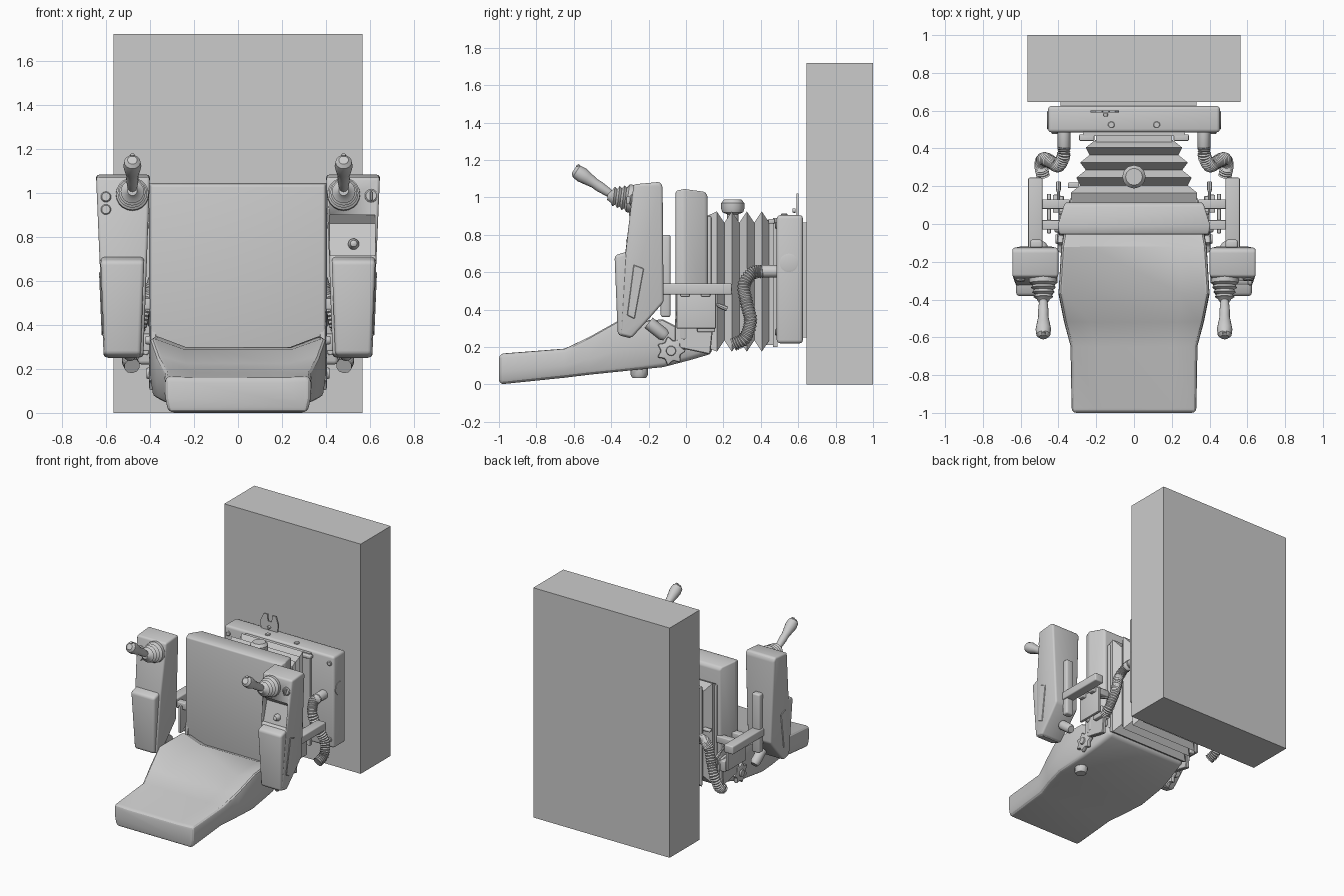
import bpy, bmesh, math
from mathutils import Vector

if "Cube" in bpy.data.objects:
    bpy.data.objects.remove(bpy.data.objects["Cube"])


def loft(name, rings, bevel=0.0, segs=3, angle=35):
    """Skin closed rings of points, cap both ends, optionally round the sharp edges."""
    bm = bmesh.new()
    vs = [[bm.verts.new(p) for p in r] for r in rings]
    n = len(rings[0])
    for a, b in zip(vs, vs[1:]):
        for i in range(n):
            j = (i + 1) % n
            bm.faces.new((a[i], a[j], b[j], b[i]))
    bm.faces.new(vs[0])
    bm.faces.new(vs[-1])
    bmesh.ops.recalc_face_normals(bm, faces=bm.faces)
    if bevel:
        edges = [e for e in bm.edges if e.calc_face_angle(0) > math.radians(28)]
        bmesh.ops.bevel(bm, geom=edges, offset=bevel, segments=segs, profile=0.5,
                        affect='EDGES', clamp_overlap=True)
    me = bpy.data.meshes.new(name)
    bm.to_mesh(me)
    bm.free()
    ob = bpy.data.objects.new(name, me)
    bpy.context.collection.objects.link(ob)
    bpy.ops.object.select_all(action='DESELECT')
    ob.select_set(True)
    bpy.context.view_layer.objects.active = ob
    bpy.ops.object.shade_smooth_by_angle(angle=math.radians(angle))
    return ob


def rect(y, w, z0, z1):
    return [(-w, y, z0), (w, y, z0), (w, y, z1), (-w, y, z1)]


def box(name, x, y, z, bevel=0.0):
    return loft(name, [[(x[0], v, z[0]), (x[1], v, z[0]), (x[1], v, z[1]), (x[0], v, z[1])] for v in y], bevel)


def circle(c, axis, r, n):
    t = Vector(axis).normalized()
    u = t.cross(Vector((1, 0, 0)) if abs(t.x) < 0.9 else Vector((0, 1, 0))).normalized()
    v = t.cross(u)
    return [Vector(c) + r * (math.cos(a) * u + math.sin(a) * v)
            for a in (2 * math.pi * i / n for i in range(n))]


def lathe(name, origin, axis, profile, n=20):
    """Turn (radius, height) pairs around an axis."""
    t = Vector(axis).normalized()
    return loft(name, [circle(Vector(origin) + t * h, t, max(r, 0.002), n) for r, h in profile])


def disc(name, origin, axis, r, h, n=14):
    return lathe(name, origin, axis, [(r, 0), (r, h * 0.7), (r * 0.8, h)], n)


def hose(name, pts, r, steps=12, n=10):
    """Corrugated tube along a Catmull-Rom path."""
    p = [Vector(q) for q in pts]
    p = [2 * p[0] - p[1]] + p + [2 * p[-1] - p[-2]]
    path = []
    for a, b, c, d in zip(p, p[1:], p[2:], p[3:]):
        for i in range(steps):
            t = i / steps
            path.append(0.5 * (2 * b + (c - a) * t + (2 * a - 5 * b + 4 * c - d) * t ** 2
                               + (3 * b - a - 3 * c + d) * t ** 3))
    rings = [circle(q, path[min(i + 1, len(path) - 1)] - path[max(i - 1, 0)],
                    r * (1.0 if i % 2 else 0.82), n) for i, q in enumerate(path)]
    return loft(name, rings)


# Wall block and mounting box
box("wall_block", (-.565, .565), (.645, 1), (0, 1.72))
box("wall_plate", (-.39, .33), (.62, .646), (.25, .865))
box("mount_box", (-.455, .455), (.485, .625), (.22, .905), .018)
box("mount_front_rim", (-.27, .27), (.465, .49), (.2, .89))
box("bellows_rear_frame", (-.2, .2), (.43, .47), (.21, .88))
for s in (-1, 1):
    disc("mount_top_bolt", (s * .12, .525, .903), (0, 0, 1), .018, .01)
    disc("mount_side_cap", (s * .453, .55, .65), (s, 0, 0), .05, .008)
    box("mount_latch", (s * .25 - .04, s * .25 + .04), (.44, .475), (.86, .885), .006)
    for z in (.28, .85):
        disc("mount_front_bolt", (s * .42, .487, z), (0, -1, 0), .018, .01)

# Notched hook plate standing on the mounting box
hook = [(-.22, .89), (-.09, .89), (-.08, .96), (-.1, 1.02), (-.13, 1.02), (-.135, .97), (-.165, .97),
        (-.17, 1.02), (-.2, 1.02), (-.23, .96)]
loft("hook_plate", [[(x, y, z) for x, z in hook] for y in (.59, .602)])
disc("hook_stud", (-.15, .585, .93), (0, -1, 0), .012, .015)

# Suspension bellows with four pleats
rings = [rect(.11, .33, .2, .9)]
for y, w in ((.165, .335), (.245, .305), (.325, .285), (.405, .255)):
    rings += [rect(y, w, .175, .925), rect(y + .04, w - .05, .235, .865)]
loft("bellows", rings)
lathe("bellows_knob", (0, .25, .86), (0, 0, 1), [(.03, 0), (.03, .05), (.055, .06), (.062, .08), (.062, .11), (.045, .13)], 12)
box("recline_lever", (-.35, -.29), (.19, .22), (.58, .6), .006)

# Backrest cushion, widest at its front
loft("backrest", [rect(.115, .36, .25, 1.01), rect(.10, .37, .24, 1.03),
                  rect(-.01, .405, .24, 1.045), rect(-.055, .395, .24, 1.035)], .028)
box("backrest_rear_plate", (-.34, .34), (.1, .135), (.22, .9), .006)

# Seat cushion: (y, half width, bottom, centre top, side top)
stations = ((-1, .33, 0, .16, .165), (-.65, .335, .037, .185, .195), (-.52, .37, .052, .225, .26),
            (-.37, .4, .067, .29, .345), (-.12, .385, .093, .3, .355), (.02, .36, .13, .24, .28),
            (.14, .34, .165, .23, .24))
loft("seat", [[(-.96 * w, y, zb), (.96 * w, y, zb), (w, y, zb + .4 * (zs - zb)), (w, y, zs),
               (.62 * w, y, zc), (-.62 * w, y, zc), (-w, y, zs), (-w, y, zb + .4 * (zs - zb))]
              for y, w, zb, zc, zs in stations], .025, 3, 25)
disc("seat_adjust_knob", (.28, -.25, .09), (0, 0, -1), .046, .055, 10)

pod_side = [(-.28, 1.07), (-.14, 1.083), (-.125, 1.06), (-.12, .44), (-.19, .36), (-.29, .25), (-.35, .265), (-.325, .70)]
pad_side = [(-.382, .69), (-.30, .715), (-.29, .245), (-.365, .265)]
inset_side = [(-.28, .64), (-.225, .62), (-.275, .35), (-.315, .37)]


def pod_x(z, outer):
    k = (z - .25) / .83
    return .61 + .035 * k if outer else .43 - .03 * k


def pod_shape(name, outline, s, inner, outer, bevel):
    return loft(name, [[(s * (pod_x(z, o) + d), y, z) for y, z in outline]
                       for o, d in ((0, inner), (1, outer))], bevel)


for s, side in ((-1, "left"), (1, "right")):
    # Control pod with arm pad
    pod = pod_shape(side + "_control_pod", pod_side, s, 0, 0, .022)
    pod_shape(side + "_arm_pad", pad_side, s, .012, -.004, .018)
    loft(side + "_pod_inset", [[(s * (pod_x(z, 1) + d), y, z) for y, z in inset_side]
                               for d in (-.01, .005)], .003, 1)
    if s > 0:
        tray = [(-.4, .90), (-.285, .90), (-.255, .86), (-.295, .715), (-.4, .715)]
        cutter = loft("tray_cutter", [[(x, y, z) for y, z in tray] for x in (.418, .622)])
        cutter.hide_render = True
        cutter.display_type = 'WIRE'
        mod = pod.modifiers.new("tray", 'BOOLEAN')
        mod.operation, mod.object, mod.solver = 'DIFFERENCE', cutter, 'EXACT'
        lathe("tray_knob", (.525, -.27, .765), (0, -1, .1), [(.025, 0), (.025, .02), (.015, .045), (.004, .05)])
        disc("key_switch", (.605, -.28, .985), (0, -1, .1), .03, .02)
        box("key", (.6, .61), (-.32, -.29), (.965, 1.005), .003)
    else:
        for z in (.98, .922):
            disc("pod_button", (-.6, -.282, z), (0, -1, .1), .024, .022)

    # Joystick: ribbed boot and angled grip
    x = s * .48
    boot = [(.075, 0), (.075, .03)]
    for i in range(4):
        boot += [(.074 - .007 * i, .042 + .025 * i), (.056 - .007 * i, .054 + .025 * i)]
    lathe(side + "_joystick_boot", (x, -.27, .99), (0, -1, .13), boot + [(.022, .15)])
    lathe(side + "_joystick_grip", (x, -.39, 1.01), (0, -.83, .55),
          [(.018, 0), (.024, .04), (.028, .09), (.027, .12), (.035, .165), (.041, .2), (.037, .235), (.022, .25)], 16)
    disc(side + "_grip_button", (x, -.56, 1.14), (0, -.5, .8), .012, .04, 10)

    # Support arm: rail, back channel, brackets to the backrest
    a, b = sorted((s * .485, s * .56))
    box(side + "_arm_rail", (a, b), (-.13, .245), (.48, .54), .008)
    a, b = sorted((s * .485, s * .55))
    box(side + "_pod_channel", (a, b), (-.135, -.083), (.36, .8), .012)
    a, b = sorted((s * .44, s * .46))
    box(side + "_arm_side_plate", (a, b), (-.05, .16), (.3, .5), .004)
    for y in (-.03, .08):
        a, b = sorted((s * .34, s * .49))
        box(side + "_arm_cross_bracket", (a, b), (y, y + .05), (.47, .52), .006)
    lathe(side + "_pod_pivot", (s * .49, -.2, .33), (0, .75, -.6), [(.035, 0), (.035, .1), (.025, .12)], 12)

    # Seat hinge plates, bolt and lobed tilt knob
    hinge = [(-.06, .2), (.13, .16), (.15, .36), (.06, .37), (.05, .48), (-.04, .48), (-.06, .33)]
    loft(side + "_hinge_plate", [[(s * v, y, z) for y, z in hinge] for v in (.37, .4)], .005, 1)
    disc(side + "_hinge_bolt", (s * .4, -.025, .33), (s, 0, 0), .02, .02)
    box(side + "_hinge_block", sorted((s * .39, s * .43)), (.06, .155), (.28, .36), .006)
    star = [(r, math.pi * i / 7) for i in range(14) for r in ((.082, .054)[i % 2],)]
    loft(side + "_tilt_knob", [[(s * v, -.08 + r * math.cos(t), .18 + r * math.sin(t)) for r, t in star]
                               for v in (.372, .405)], .01, 2)
    disc(side + "_tilt_knob_hub", (s * .34, -.08, .18), (s, 0, 0), .03, .075)
    lathe(side + "_release_lever", (s * .40, .11, .45), (0, .95, -.4), [(.008, 0), (.008, .06), (.013, .08), (.013, .12)], 8)

    # Cable hose from mounting box to arm
    lathe(side + "_hose_socket", (s * .37, .49, .605), (0, -1, 0), [(.034, 0), (.034, .09), (.028, .1)], 12)
    hose(side + "_hose", [(s * .37, .41, .605), (s * .375, .355, .595), (s * .4, .31, .53), (s * .435, .325, .43),
                          (s * .475, .345, .34), (s * .492, .315, .25), (s * .48, .25, .21)], .037)
